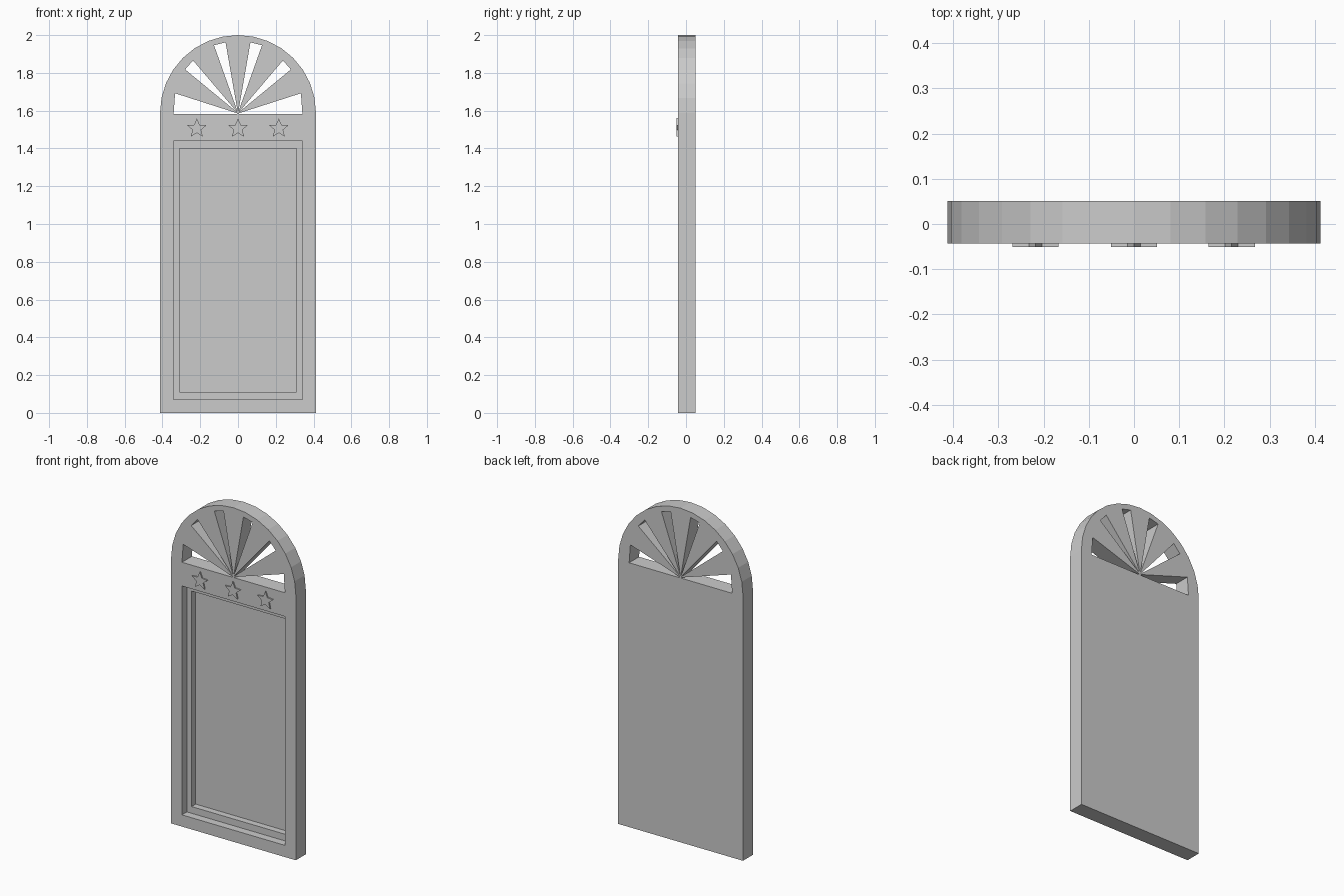
import bpy, bmesh
from math import sin, cos, pi, radians

if "Cube" in bpy.data.objects:
    bpy.data.objects.remove(bpy.data.objects["Cube"])

FRONT, BACK = -0.043, 0.051
R, ARC_Z = 0.413, 1.587


def prisms(name, parts):
    """Object made of x-z outlines extruded between two y values."""
    bm = bmesh.new()
    for pts, y0, y1 in parts:
        face = bm.faces.new([bm.verts.new((x, y0, z)) for x, z in pts])
        ext = bmesh.ops.extrude_face_region(bm, geom=[face], use_keep_orig=True)
        verts = [g for g in ext["geom"] if isinstance(g, bmesh.types.BMVert)]
        bmesh.ops.translate(bm, verts=verts, vec=(0, y1 - y0, 0))
    bmesh.ops.recalc_face_normals(bm, faces=bm.faces[:])
    mesh = bpy.data.meshes.new(name)
    bm.to_mesh(mesh)
    bm.free()
    obj = bpy.data.objects.new(name, mesh)
    bpy.context.collection.objects.link(obj)
    return obj


def rect(half, z0, z1):
    return [(-half, z0), (half, z0), (half, z1), (-half, z1)]


def cut(target, cutter):
    cutter.hide_render = True
    mod = target.modifiers.new("cut", 'BOOLEAN')
    mod.operation = 'DIFFERENCE'
    mod.solver = 'EXACT'
    mod.object = cutter
    bpy.context.view_layer.objects.active = target
    bpy.ops.object.modifier_apply(modifier=mod.name)
    bpy.data.objects.remove(cutter)


# Arched door slab
arch = [(R * cos(pi * i / 16), ARC_Z + R * sin(pi * i / 16)) for i in range(17)]
door = prisms("arched_door", [([(-R, 0), (R, 0)] + arch, FRONT, BACK)])

# Fan window openings, mirrored left and right
wedges = [
    [(0.006, 1.582), (0.341, 1.582), (0.333, 1.692), (0.006, 1.587)],
    [(0.004, 1.591), (0.280, 1.818), (0.238, 1.866)],
    [(0.0015, 1.593), (0.127, 1.946), (0.066, 1.962)],
]
openings = [([(s * x, z) for x, z in w], FRONT - 0.1, BACK + 0.1)
            for w in wedges for s in (1, -1)]
cut(door, prisms("fan_cutter", openings))

# Two-step recessed panel
cut(door, prisms("outer_recess_cutter", [(rect(0.341, 0.07, 1.44), FRONT - 0.1, 0.004)]))
cut(door, prisms("inner_recess_cutter", [(rect(0.31, 0.11, 1.40), FRONT - 0.1, 0.043)]))

# Raised stars above the panel
for i, cx in enumerate((-0.218, 0.0, 0.216)):
    pts = []
    for k in range(10):
        r = 0.054 if k % 2 == 0 else 0.024
        a = radians(90 + 36 * k)
        pts.append((cx + r * cos(a), 1.506 + r * sin(a)))
    prisms(f"star_{i + 1}", [(pts, FRONT - 0.008, FRONT + 0.004)])
